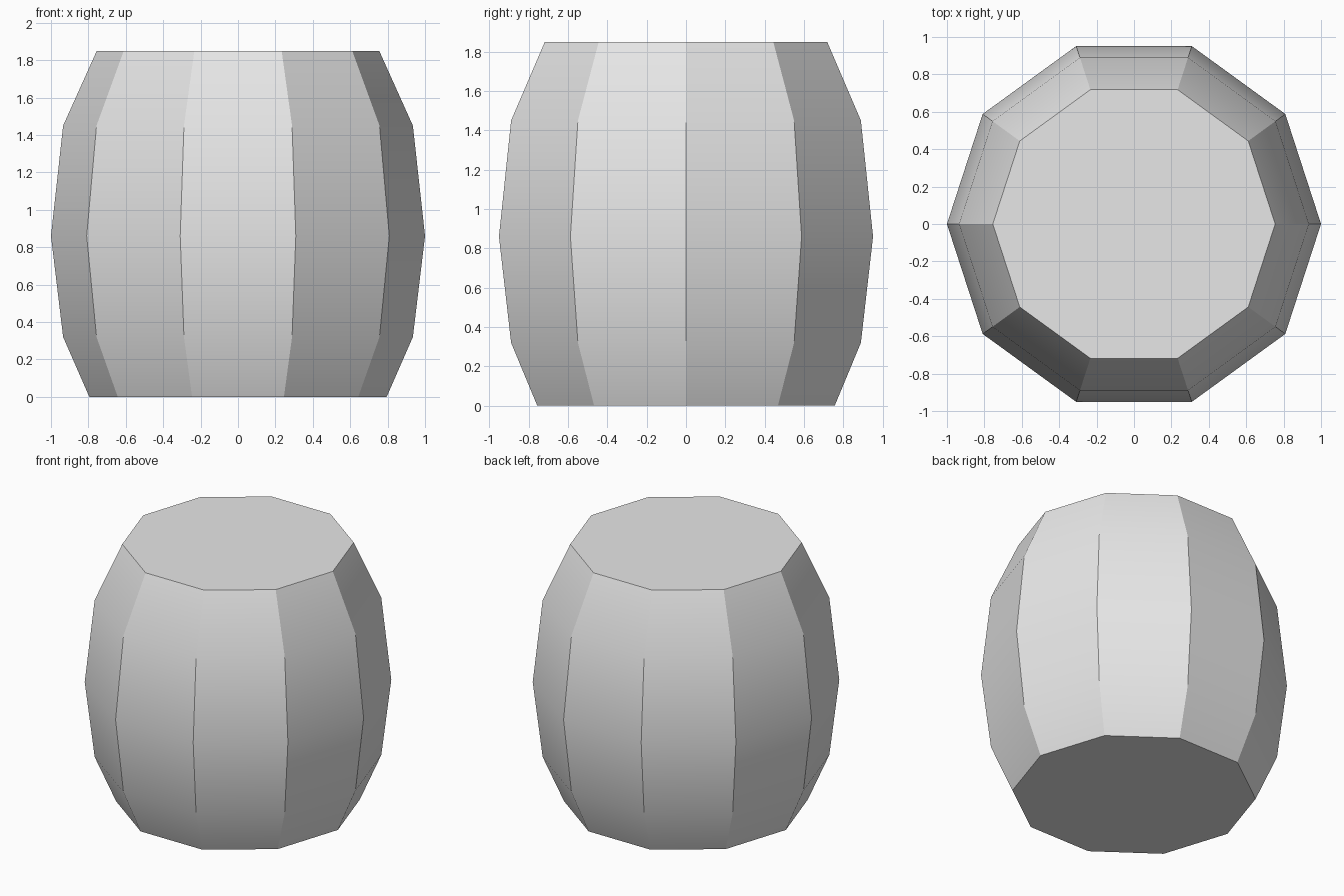
import bpy, bmesh
from math import cos, sin, tau, radians

cube = bpy.data.objects.get("Cube")
if cube:
    bpy.data.objects.remove(cube, do_unlink=True)

SIDES = 10
# Barrel profile: radius, height
PROFILE = [(0.795, 0.0), (0.935, 0.32), (1.0, 0.86), (0.935, 1.45), (0.755, 1.85)]

# Plain grey material
grey = bpy.data.materials.new("light_grey")
grey.use_nodes = True
colour = (0.8, 0.8, 0.8, 1.0)
grey.diffuse_color = colour
grey.node_tree.nodes["Principled BSDF"].inputs["Base Color"].default_value = colour

# Staves: one ring of points per profile step, bridged upwards
bm = bmesh.new()
rings = [[bm.verts.new((r * cos(tau * i / SIDES), r * sin(tau * i / SIDES), z))
          for i in range(SIDES)] for r, z in PROFILE]
for low, high in zip(rings, rings[1:]):
    for i in range(SIDES):
        j = (i + 1) % SIDES
        bm.faces.new((low[i], low[j], high[j], high[i]))

# Flat bottom and lid
bm.faces.new(rings[0][::-1])
bm.faces.new(rings[-1])

mesh = bpy.data.meshes.new("barrel")
bm.to_mesh(mesh)
bm.free()
mesh.materials.append(grey)
barrel = bpy.data.objects.new("barrel", mesh)
bpy.context.collection.objects.link(barrel)

# Smooth along each stave, sharp between staves and at the rims
bpy.ops.object.select_all(action="DESELECT")
barrel.select_set(True)
bpy.context.view_layer.objects.active = barrel
bpy.ops.object.shade_smooth_by_angle(angle=radians(25))
